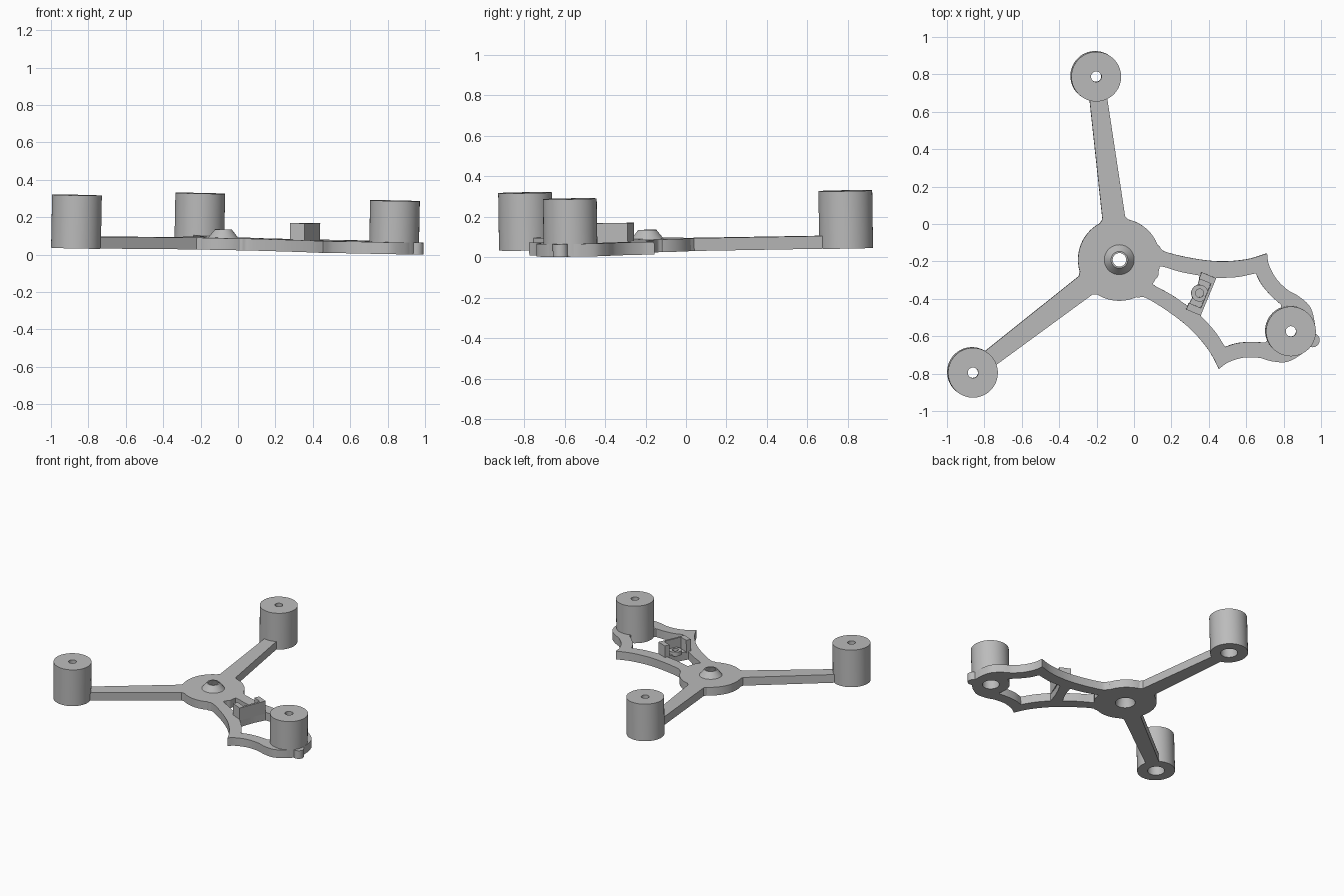
import bpy, bmesh
from math import cos, sin, pi, radians
from mathutils import Matrix, Vector

if "Cube" in bpy.data.objects:
    bpy.data.objects.remove(bpy.data.objects["Cube"], do_unlink=True)

grey = bpy.data.materials.new("plain_grey")
grey.use_nodes = True
colour = (0.5, 0.5, 0.5, 1)
grey.diffuse_color = colour
grey.node_tree.nodes["Principled BSDF"].inputs["Base Color"].default_value = colour

PLATE = 0.063   # plate thickness
REACH = 0.99    # hub centre to foot centre
# Every part is built around the hub, then turned, slightly tilted and placed
tilt = Vector((0, 0, 1)).rotation_difference(Vector((0.0195, -0.0144, 1)))
PLACE = (Matrix.Translation((-0.08, -0.19, 0.028)) @ tilt.to_matrix().to_4x4()
         @ Matrix.Rotation(radians(-22.6), 4, 'Z'))
parts = []


def finish(name, bm, local=Matrix.Identity(4)):
    bmesh.ops.remove_doubles(bm, verts=bm.verts, dist=1e-5)
    bmesh.ops.recalc_face_normals(bm, faces=bm.faces)
    bm.transform(PLACE @ local)
    me = bpy.data.meshes.new(name)
    bm.to_mesh(me)
    bm.free()
    me.materials.append(grey)
    ob = bpy.data.objects.new(name, me)
    bpy.context.collection.objects.link(ob)
    parts.append(ob)


def lathe(name, profile, local=Matrix.Identity(4), n=64):
    """Closed (radius, height) profile swept round the vertical axis."""
    bm = bmesh.new()
    rings = [[bm.verts.new((r * cos(2 * pi * i / n), r * sin(2 * pi * i / n), z))
              for i in range(n)] for r, z in profile]
    for a, b in zip(rings, rings[1:] + rings[:1]):
        for i in range(n):
            j = (i + 1) % n
            bm.faces.new((a[i], a[j], b[j], b[i]))
    finish(name, bm, local)


def slab(name, loops, local=Matrix.Identity(4)):
    """Plate from an outline followed by its holes."""
    cu = bpy.data.curves.new(name, 'CURVE')
    cu.dimensions, cu.fill_mode, cu.extrude = '2D', 'BOTH', PLATE / 2
    for loop in loops:
        sp = cu.splines.new('POLY')
        sp.points.add(len(loop) - 1)
        for p, (x, y) in zip(sp.points, loop):
            p.co = (x, y, 0, 1)
        sp.use_cyclic_u = True
    tmp = bpy.data.objects.new(name + "_curve", cu)
    bpy.context.collection.objects.link(tmp)
    bpy.context.view_layer.update()
    dg = bpy.context.evaluated_depsgraph_get()
    me = bpy.data.meshes.new_from_object(tmp.evaluated_get(dg))
    bm = bmesh.new()
    bm.from_mesh(me)
    bpy.data.objects.remove(tmp, do_unlink=True)
    bpy.data.meshes.remove(me)
    finish(name, bm, local @ Matrix.Translation((0, 0, PLATE / 2)))


def box(name, lo, hi):
    bm = bmesh.new()
    bmesh.ops.create_cube(bm, size=1)
    lo, hi = Vector(lo), Vector(hi)
    bm.transform(Matrix.Translation((lo + hi) / 2) @ Matrix.Diagonal((hi - lo).to_4d()))
    finish(name, bm)


def smooth(pts, steps=6):
    """Catmull-Rom curve through the points."""
    p = [Vector(q) for q in pts]
    p = [2 * p[0] - p[1]] + p + [2 * p[-1] - p[-2]]
    out = []
    for a, b, c, d in zip(p, p[1:], p[2:], p[3:]):
        for k in range(steps):
            t = k / steps
            out.append(0.5 * (2 * b + (c - a) * t + (2 * a - 5 * b + 4 * c - d) * t * t
                              + (3 * b - a - 3 * c + d) * t ** 3))
    return [tuple(v) for v in out] + [tuple(pts[-1])]


def mirrored(half):
    return half + [(x, -y) for x, y in reversed(half)]


# Hub with a hollow conical nozzle
lathe("hub", [(0.22, 0), (0.22, PLATE), (0.08, PLATE), (0.045, 0.107),
              (0.036, 0.107), (0.06, 0.05), (0.07, 0)])

# Three feet, bored from below with a small hole through the top
foot = [(0.133, 0), (0.133, 0.284), (0.028, 0.284), (0.028, 0.2), (0.06, 0.2), (0.06, 0)]
arm = mirrored([(0.17, 0.08), (0.205, 0.078), (0.225, 0.061), (0.88, 0.047)])
for i, side in enumerate(("front_left", "back", "front_right")):
    turn = Matrix.Rotation(i * 2 * pi / 3, 4, 'Z')
    lathe(side + "_foot", foot, turn @ Matrix.Translation((REACH, 0, 0)))
    if i:
        slab(side + "_arm", [arm], turn)

# Open curved frame carrying the third foot
edge = smooth([(0.169, 0.15), (0.21, 0.134), (0.347, 0.155), (0.494, 0.196),
               (0.626, 0.262), (0.717, 0.335)])
end = smooth([(0.717, 0.335), (0.749, 0.283), (0.814, 0.229), (0.893, 0.197),
              (0.962, 0.188), (1.038, 0.16), (1.092, 0.095), (1.117, 0.035)])
outline = mirrored([(0.12, 0.15)] + edge + end[1:])
small_hole = mirrored(smooth([(0.225, 0.005), (0.214, 0.045), (0.235, 0.056), (0.33, 0.066),
                              (0.434, 0.088)]) + [(0.44, 0.03)])
large_hole = mirrored([(0.508, 0.03)]
                      + smooth([(0.515, 0.108), (0.617, 0.156), (0.702, 0.213)])
                      + smooth([(0.702, 0.213), (0.752, 0.171), (0.821, 0.135), (0.891, 0.11)])[1:]
                      + [(0.905, 0.08)])
bore = [(REACH + 0.06 * cos(2 * pi * k / 64), 0.06 * sin(2 * pi * k / 64)) for k in range(64)]
slab("frame", [outline, small_hole, large_hole, bore])

# Small nub at the tip of the frame
bm = bmesh.new()
bmesh.ops.create_cone(bm, cap_ends=True, segments=32, radius1=0.038, radius2=0.038, depth=PLATE)
finish("tip_nub", bm, Matrix.Translation((1.12, 0, PLATE / 2)))

# Bracket on the bridge: outer wall, two end blocks and a seat ring
TOP = 0.152
box("bracket_wall", (0.5, -0.108, PLATE - 0.01), (0.515, 0.108, TOP))
for s, name in ((1, "back"), (-1, "front")):
    a, b = sorted((0.07 * s, 0.108 * s))
    box("bracket_" + name + "_block", (0.431, a, PLATE - 0.01), (0.51, b, TOP))
lathe("bracket_seat", [(0.045, PLATE - 0.01), (0.045, 0.085), (0.022, 0.085),
                       (0.022, PLATE - 0.01)], Matrix.Translation((0.465, 0, 0)), 32)

# Smooth round walls, keep edges crisp
bpy.ops.object.select_all(action='DESELECT')
for ob in parts:
    ob.select_set(True)
bpy.context.view_layer.objects.active = parts[0]
bpy.ops.object.shade_smooth_by_angle(angle=radians(30))
